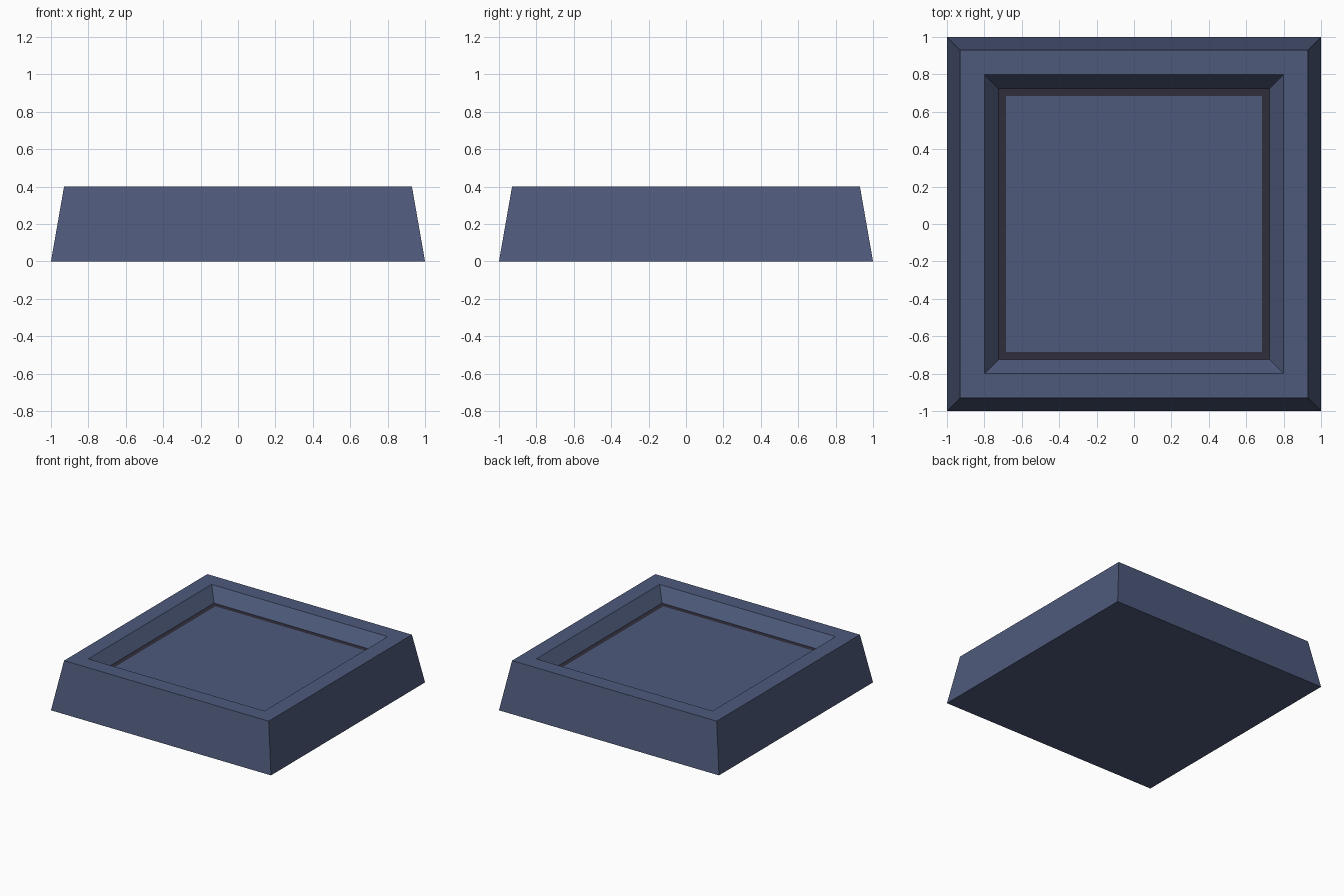
import bpy, bmesh

if "Cube" in bpy.data.objects:
    bpy.data.objects.remove(bpy.data.objects["Cube"])


def material(name, rgb):
    m = bpy.data.materials.new(name)
    m.diffuse_color = (*rgb, 1.0)
    m.use_nodes = True
    m.node_tree.nodes["Principled BSDF"].inputs["Base Color"].default_value = m.diffuse_color
    return m


slate = material("slate blue", (0.076, 0.102, 0.198))
dark = material("dark seam", (0.030, 0.027, 0.044))

# Square loops from the base up the outside, over the rim and into the recess
PROFILE = [(1.0, 0.0), (0.93, 0.4), (0.8, 0.4), (0.725, 0.295), (0.685, 0.295)]
SEAM = 3  # band between loop 3 and 4 is the dark seam

bm = bmesh.new()
loops = [[bm.verts.new((sx * r, sy * r, z))
          for sx, sy in ((-1, -1), (1, -1), (1, 1), (-1, 1))]
         for r, z in PROFILE]

# Bottom and recessed panel
bm.faces.new(loops[0][::-1])
bm.faces.new(loops[-1])

# Sloped sides, rim, recess walls and seam
for i, (a, b) in enumerate(zip(loops, loops[1:])):
    for k in range(4):
        n = (k + 1) % 4
        f = bm.faces.new((a[k], a[n], b[n], b[k]))
        f.material_index = 1 if i == SEAM else 0

bmesh.ops.recalc_face_normals(bm, faces=bm.faces)
mesh = bpy.data.meshes.new("recessed_tile")
bm.to_mesh(mesh)
bm.free()
mesh.materials.append(slate)
mesh.materials.append(dark)
tile = bpy.data.objects.new("recessed_tile", mesh)
bpy.context.collection.objects.link(tile)
